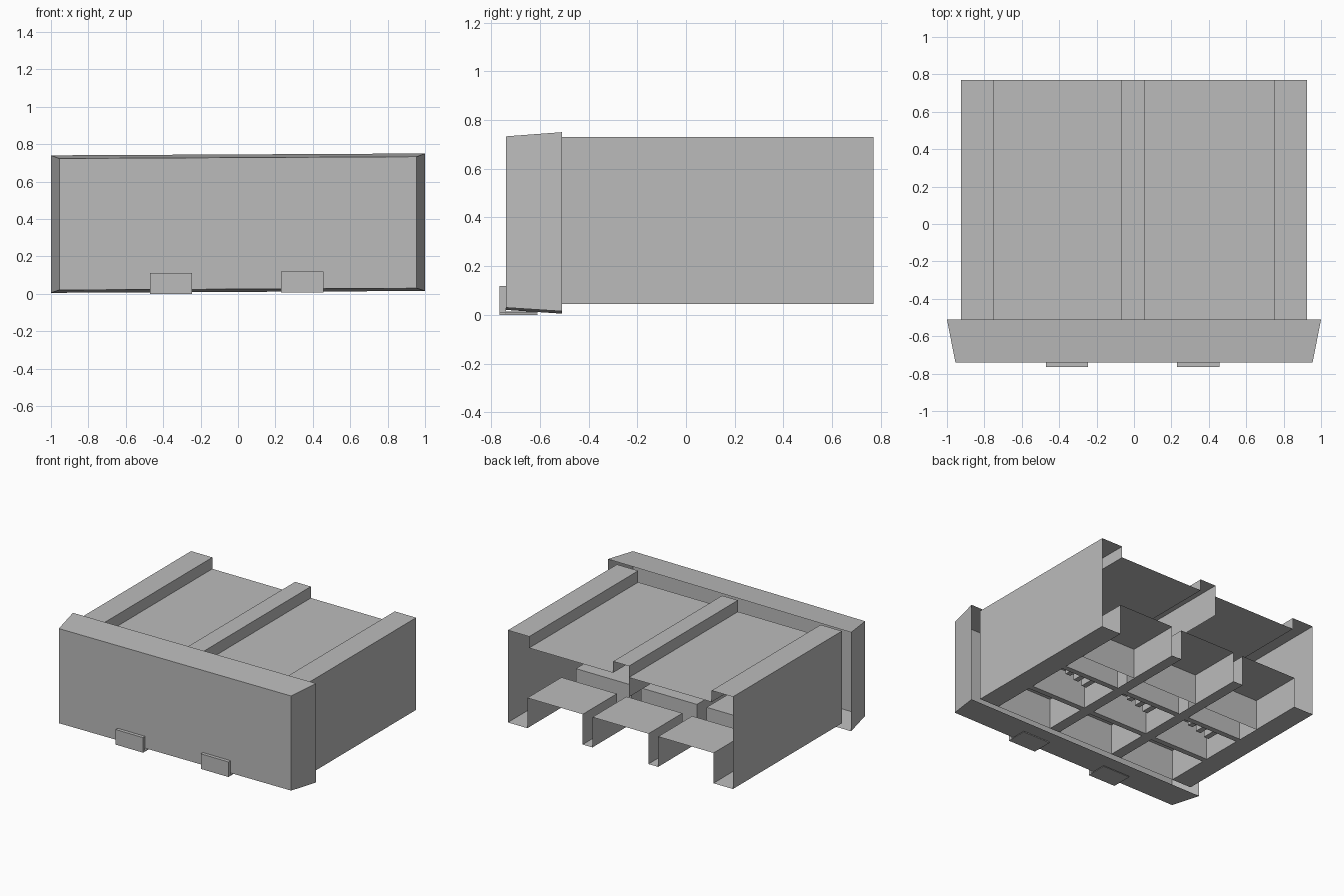
import bpy
import bmesh

cube = bpy.data.objects.get("Cube")
if cube:
    bpy.data.objects.remove(cube)

grey = bpy.data.materials.new("plain_grey")
grey.use_nodes = True
colour = (0.5, 0.5, 0.5, 1)
grey.diffuse_color = colour
grey.node_tree.nodes["Principled BSDF"].inputs["Base Color"].default_value = colour


def finish(name, bm):
    mesh = bpy.data.meshes.new(name)
    bm.to_mesh(mesh)
    bm.free()
    mesh.materials.append(grey)
    obj = bpy.data.objects.new(name, mesh)
    bpy.context.collection.objects.link(obj)
    return obj


def sheet(name, profile, y0, y1):
    """Folded sheet: an open x-z profile run along y."""
    bm = bmesh.new()
    rows = [[bm.verts.new((x, y, z)) for x, z in profile] for y in (y0, y1)]
    for i in range(len(profile) - 1):
        bm.faces.new((rows[0][i], rows[0][i + 1], rows[1][i + 1], rows[1][i]))
    return finish(name, bm)


def panel(name, *corners):
    bm = bmesh.new()
    bm.faces.new([bm.verts.new(c) for c in corners])
    return finish(name, bm)


def box(name, x0, x1, y0, y1, z0, z1):
    bm = bmesh.new()
    bmesh.ops.create_cube(bm, size=1)
    for v in bm.verts:
        v.co = (x1 if v.co.x > 0 else x0,
                y1 if v.co.y > 0 else y0,
                z1 if v.co.z > 0 else z0)
    return finish(name, bm)


FRONT, BACK = -0.51, 0.77
FLOOR, SHELF, DECK, TOP = 0.045, 0.27, 0.645, 0.73
SIDE = 0.925

# Folded outer casing with three raised ribs
sheet("casing", [(-SIDE, FLOOR), (-SIDE, TOP), (-0.75, TOP), (-0.75, DECK),
                 (-0.07, DECK), (-0.07, TOP), (0.06, TOP), (0.06, DECK),
                 (0.75, DECK), (0.75, TOP), (SIDE, TOP), (SIDE, FLOOR)], FRONT, BACK)
sheet("centre_web", [(-0.07, DECK), (-0.07, 0.5)], FRONT, BACK)

# Floor strips running front to back
for i, (a, b) in enumerate([(-SIDE, -0.765), (-0.31, -0.23), (0.23, 0.31), (0.765, SIDE)]):
    sheet(f"floor_strip_{i}", [(a, FLOOR), (b, FLOOR)], FRONT, BACK)

# Three by three grid of raised channels, each closed at its front end
for a, b in [(-0.765, -0.31), (-0.23, 0.23), (0.31, 0.765)]:
    for y0, y1 in [(FRONT, -0.19), (-0.15, 0.2), (0.37, BACK)]:
        sheet("channel", [(a, FLOOR), (a, SHELF), (b, SHELF), (b, FLOOR)], y0, y1)
        panel("channel_end", (a, y0, FLOOR), (b, y0, FLOOR), (b, y0, SHELF), (a, y0, SHELF))
    # Cross strips and their upright webs
    for y in (0.2, -0.15):
        sheet("cross_strip", [(a, FLOOR), (b, FLOOR)], y - 0.04, y)
        panel("cross_web", (a, y, FLOOR), (b, y, FLOOR), (b, y, SHELF), (a, y, SHELF))
    # Stepped ribs under the middle channel
    mid = (a + b) / 2
    for step in range(3):
        x = mid - 0.1 + step * 0.07
        box("stepped_rib", x, x + 0.04, 0.02, 0.14, 0.08 + step * 0.02, 0.13 + step * 0.02)

# Flared front cover, open at the back and leaning slightly to one side
bm = bmesh.new()
rings = []
for w, y, z0, z1 in [(0.955, -0.74, 0.025, 0.728), (1.0, FRONT, 0.01, 0.745)]:
    rings.append([bm.verts.new((x, y, z + 0.005 * x))
                  for x, z in [(-w, z0), (w, z0), (w, z1), (-w, z1)]])
bm.faces.new(rings[0])
for i in range(4):
    j = (i + 1) % 4
    bm.faces.new((rings[0][i], rings[1][i], rings[1][j], rings[0][j]))
bmesh.ops.recalc_face_normals(bm, faces=bm.faces)
finish("front_cover", bm)

# Two clips under the front edge
for side, x0, x1, z in [("right", -0.47, -0.245, 0.0), ("left", 0.23, 0.457, 0.007)]:
    box(side + "_clip_face", x0, x1, -0.765, -0.74, z, z + 0.112)
    box(side + "_clip_lip", x0, x1, -0.765, -0.61, z, z + 0.006)
